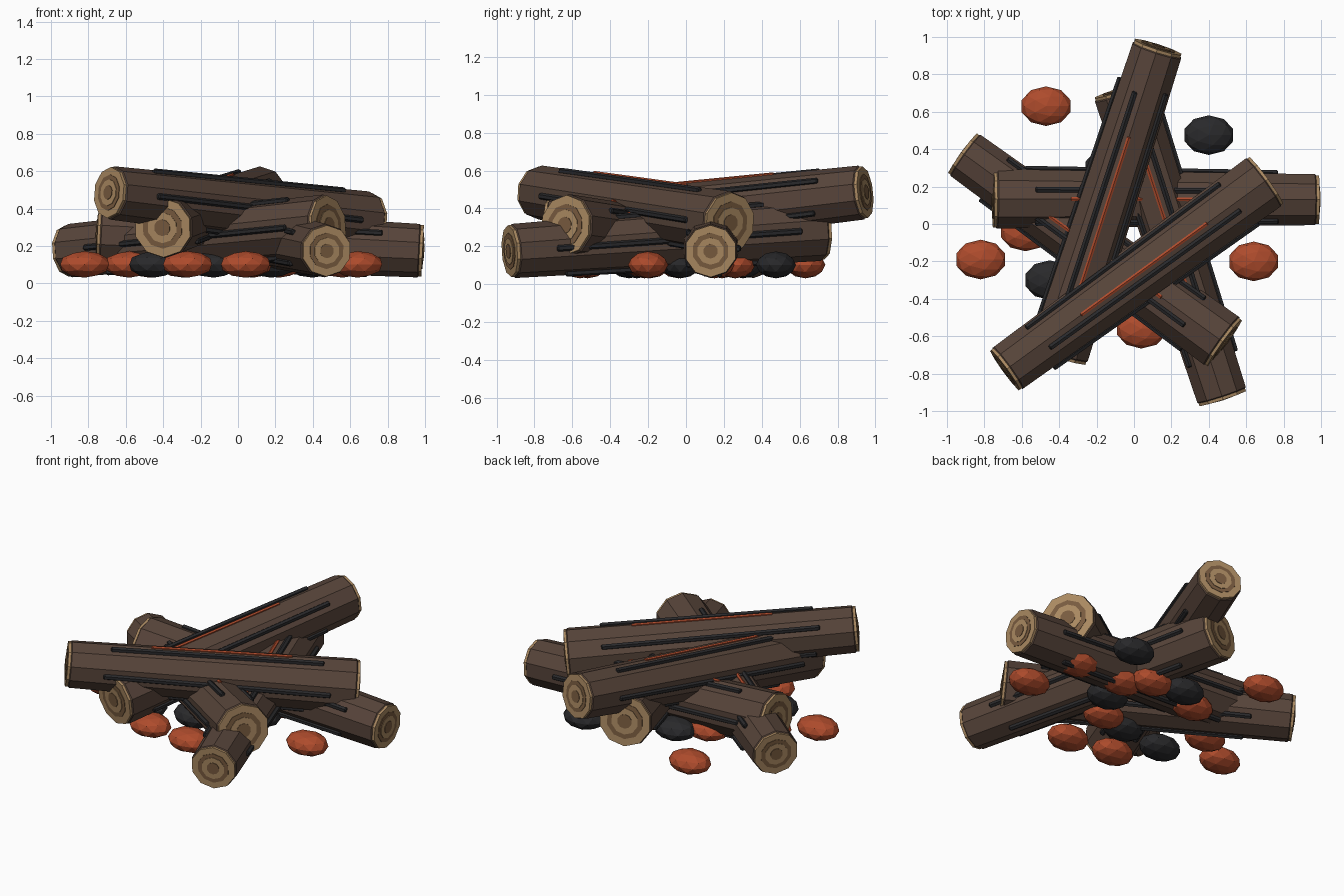
import bpy, bmesh, math
from mathutils import Vector, Matrix

if "Cube" in bpy.data.objects:
    bpy.data.objects.remove(bpy.data.objects["Cube"])


def material(name, rgb):
    m = bpy.data.materials.new(name)
    m.diffuse_color = (*rgb, 1)
    m.use_nodes = True
    m.node_tree.nodes["Principled BSDF"].inputs["Base Color"].default_value = m.diffuse_color
    return m


BARK = material("bark", (0.095, 0.058, 0.042))
WOOD = material("cut_wood", (0.40, 0.25, 0.12))
RING = material("growth_ring", (0.19, 0.105, 0.05))
CHAR = material("charcoal", (0.022, 0.022, 0.024))
EMBER = material("ember", (0.42, 0.07, 0.025))


def finish(bm, name, mat):
    me = bpy.data.meshes.new(name)
    bm.to_mesh(me)
    bm.free()
    me.materials.append(mat)
    ob = bpy.data.objects.new(name, me)
    bpy.context.collection.objects.link(ob)
    return ob


def frame(p, q):
    """Axis p->q with its left and up directions."""
    d = (q - p).normalized()
    left = Vector((0, 0, 1)).cross(d).normalized()
    return d, left, d.cross(left)


def rod(name, p, q, r1, r2, sides, mat, bevel=0.0):
    d, left, up = frame(p, q)
    rot = Matrix((left, up, d)).transposed()
    # create_cone grows along local z; rows above become axis columns
    m = Matrix.Translation((p + q) / 2) @ rot.to_4x4()
    if rot.determinant() < 0:
        m = m @ Matrix.Diagonal((-1, 1, 1, 1))
    bm = bmesh.new()
    bmesh.ops.create_cone(bm, cap_ends=True, segments=sides, radius1=r1,
                          radius2=r2, depth=(q - p).length, matrix=m)
    if bevel:
        rims = [e for e in bm.edges if any(len(f.verts) > 4 for f in e.link_faces)]
        bmesh.ops.bevel(bm, geom=rims, offset=bevel, segments=1, affect='EDGES')
    bmesh.ops.recalc_face_normals(bm, faces=bm.faces)
    return finish(bm, name, mat)


R_THICK, R_THIN = 0.167, 0.143


def log(i, thick, thin):
    p, q = Vector(thick), Vector(thin)
    d, left, up = frame(p, q)
    rod(f"log_{i}", p, q, R_THICK, R_THIN, 10, BARK, 0.01)
    # sawn ends with growth rings
    for end, c, out, r in (("thick", p, -d, R_THICK), ("thin", q, d, R_THIN)):
        for k, (f, mat) in enumerate(((0.96, WOOD), (0.68, RING), (0.5, WOOD), (0.27, RING))):
            rod(f"log_{i}_{end}_end_ring_{k}", c - out * 0.02,
                c + out * (0.012 + 0.003 * k), r * f, r * f, 10, mat)

    def on_bark(t, angle):
        r = (R_THICK + (R_THIN - R_THICK) * t) * 0.98
        a = math.radians(angle)
        return p.lerp(q, t) + (up * math.cos(a) + left * math.sin(a)) * r

    # charred ridges around the log
    spans = ((0.12, 0.86), (0.09, 0.88), (0.14, 0.84), (0.1, 0.86), (0.12, 0.88))
    for k, (t0, t1) in enumerate(spans):
        a = 18 + 72 * k
        rod(f"log_{i}_char_ridge_{k}", on_bark(t0, a), on_bark(t1, a),
            0.017, 0.017, 6, CHAR, 0.006)
    # glowing crack along the top
    rod(f"log_{i}_glowing_crack", on_bark(0.23, 0), on_bark(0.72, 0),
        0.012, 0.012, 6, EMBER, 0.004)


LOGS = [
    ((-0.74, 0.135, 0.26), (0.975, 0.13, 0.175)),
    ((-0.40, -0.69, 0.30), (0.125, 0.935, 0.485)),
    ((0.475, -0.63, 0.31), (-0.905, 0.37, 0.175)),
    ((0.695, 0.225, 0.325), (-0.68, -0.775, 0.485)),
    ((-0.06, 0.71, 0.29), (0.47, -0.92, 0.175)),
]
for i, (a, b) in enumerate(LOGS):
    log(i, a, b)

# bed of embers and dead coals
HOT = [(-0.47, 0.63), (-0.82, -0.19), (0.64, -0.20), (0.04, -0.56), (0.56, 0.15),
       (0.08, 0.26), (0.22, 0.15), (-0.29, 0.19), (0.05, -0.22), (-0.27, -0.52),
       (-0.58, -0.04)]
COLD = [(0.40, 0.475), (-0.45, -0.30), (-0.13, 0.30), (0.18, -0.03), (-0.13, -0.26)]
for name, spots, mat in (("ember", HOT, EMBER), ("coal", COLD, CHAR)):
    for i, (x, y) in enumerate(spots):
        bm = bmesh.new()
        m = Matrix.Translation((x, y, 0.102)) @ Matrix.Diagonal((0.137, 0.106, 0.071, 1))
        bmesh.ops.create_icosphere(bm, subdivisions=2, radius=1, matrix=m)
        finish(bm, f"{name}_{i}", mat)
